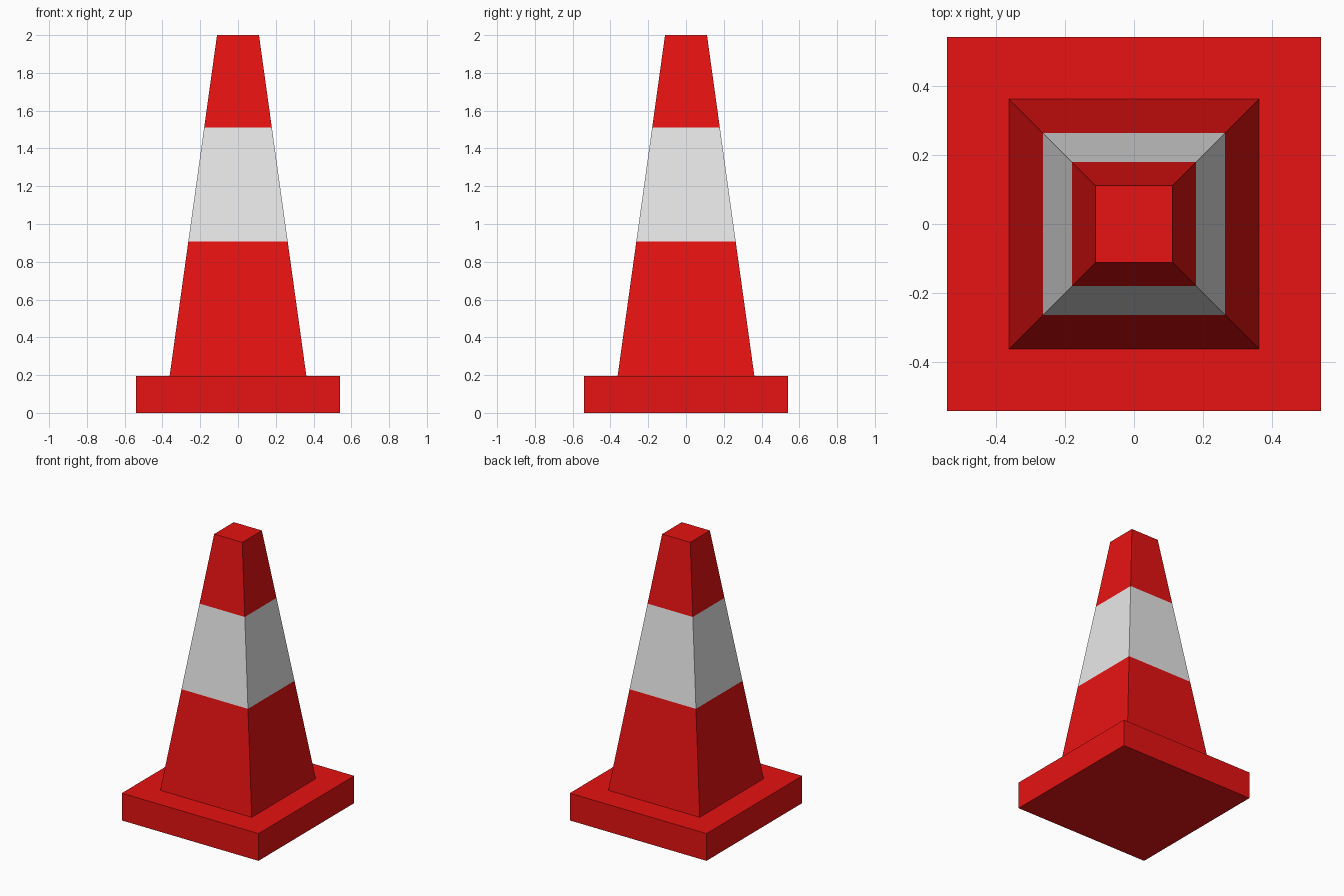
import bpy, bmesh

if "Cube" in bpy.data.objects:
    bpy.data.objects.remove(bpy.data.objects["Cube"])


def material(name, colour):
    m = bpy.data.materials.new(name)
    m.diffuse_color = (*colour, 1.0)
    m.use_nodes = True
    m.node_tree.nodes["Principled BSDF"].inputs["Base Color"].default_value = m.diffuse_color
    return m


red = material("red", (0.8, 0.006, 0.006))
white = material("pale_grey", (0.8, 0.8, 0.8))


def square_loft(name, levels, mats, band_rule):
    """Stack square rings given as (z, half width) and cap both ends."""
    bm = bmesh.new()
    rings = [[bm.verts.new((sx * h, sy * h, z))
              for sx, sy in ((-1, -1), (1, -1), (1, 1), (-1, 1))]
             for z, h in levels]
    bm.faces.new(rings[0][::-1])
    bm.faces.new(rings[-1])
    for a, b in zip(rings, rings[1:]):
        for i in range(4):
            j = (i + 1) % 4
            bm.faces.new((a[i], a[j], b[j], b[i]))
    for f in bm.faces:
        f.material_index = band_rule(f.calc_center_median().z)
    me = bpy.data.meshes.new(name)
    bm.to_mesh(me)
    bm.free()
    for m in mats:
        me.materials.append(m)
    ob = bpy.data.objects.new(name, me)
    bpy.context.collection.objects.link(ob)
    return ob


# Flat square foot
BASE_TOP = 0.195
square_loft("base", [(0, 0.541), (BASE_TOP, 0.541)], [red], lambda z: 0)


# Tapered body with a pale band
def half_width(z):
    return 0.362 + (0.111 - 0.362) * (z - BASE_TOP) / (2 - BASE_TOP)


square_loft("cone_body", [(z, half_width(z)) for z in (BASE_TOP, 0.907, 1.51, 2.0)],
            [red, white], lambda z: 1 if 0.907 < z < 1.51 else 0)
